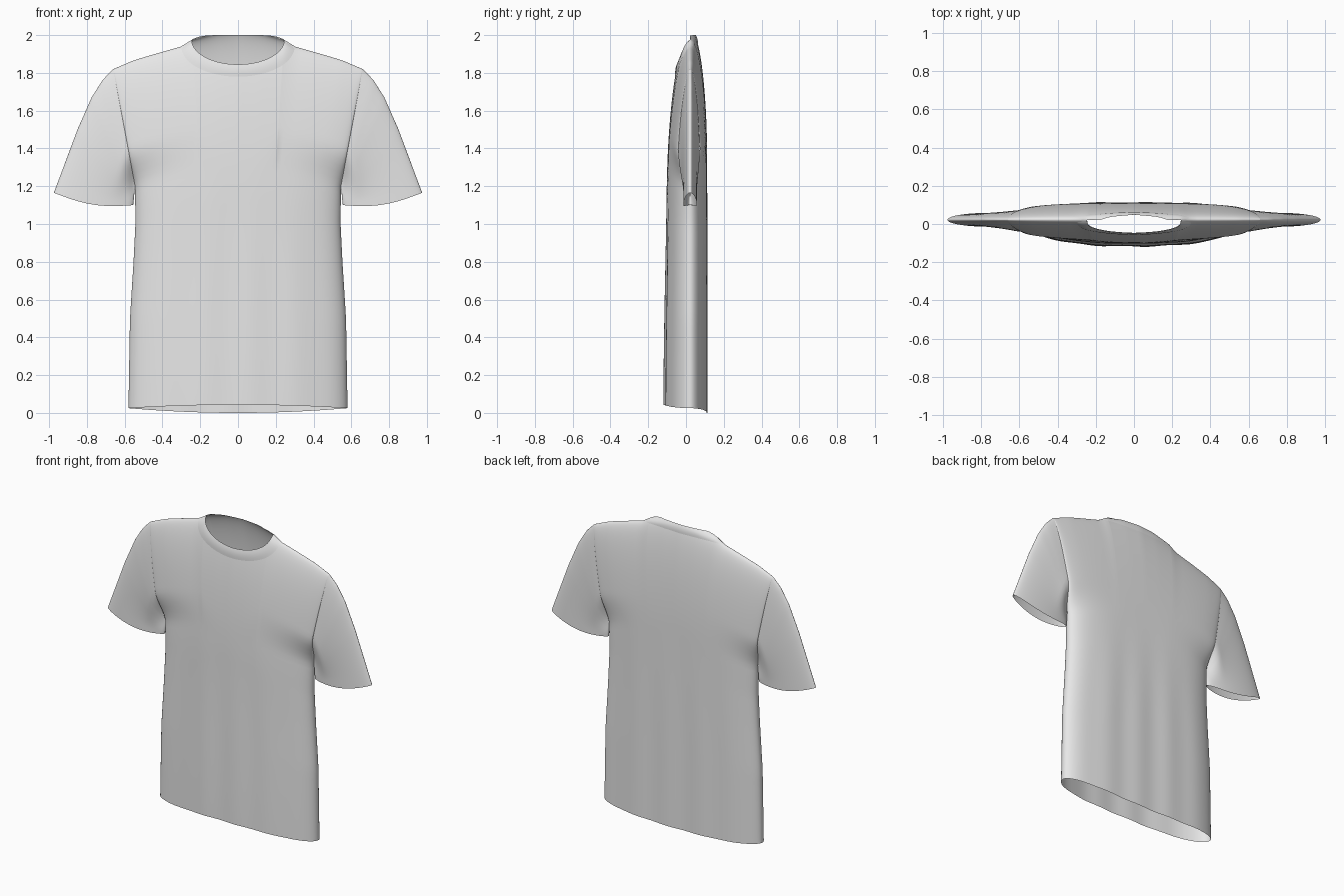
import bpy, bmesh, math

cube = bpy.data.objects.get("Cube")
if cube:
    bpy.data.objects.remove(cube)

cloth = bpy.data.materials.new("light_grey_cloth")
cloth.use_nodes = True
cloth.diffuse_color = (0.8, 0.8, 0.8, 1)
cloth.node_tree.nodes["Principled BSDF"].inputs["Base Color"].default_value = (0.8, 0.8, 0.8, 1)

FRONT, BACK = -1, 1
RIDGE_Y = 0.022             # depth of the side seams and shoulder line
ARMPIT, TIP = (0.545, 1.2), (0.66, 1.82)
NECK = 0.245                # half width of the neck opening
HEM = 0.025

SHOULDER = [(0, 2.03), (0.12, 2.01), (NECK, 1.975), (0.3, 1.94), (0.44, 1.9), (0.55, 1.867), TIP]
SIDE = [(HEM, 0.58), (0.5, 0.572), (0.8, 0.553), (1.0, 0.543), ARMPIT[::-1], TIP[::-1]]
SLEEVE_X = [(0, TIP[0]), (0.1, 0.715), (0.25, 0.775), (0.5, 0.85), (1, 0.975)]
SLEEVE_Z = [(0, TIP[1]), (0.1, 1.765), (0.25, 1.67), (0.5, 1.5), (1, 1.165)]


def along(table, x):
    """Linear lookup in a short profile."""
    for (a, fa), (b, fb) in zip(table, table[1:]):
        if x <= b:
            return fa + (fb - fa) * max(0, x - a) / (b - a)
    return table[-1][1]


def mix(a, b, t):
    return a + (b - a) * t


def smooth(a, b, x):
    t = min(1, max(0, (x - a) / (b - a)))
    return t * t * (3 - 2 * t)


def bulge(side, drop, z):
    """Cloth depth away from the seam line, growing with the drop below the shoulder."""
    reach, power = (0.9, 0.6) if side == FRONT else (0.7, 0.5)
    k = min(1, max(0, drop / reach))
    size = 0.124 + 0.015 * (1 - smooth(0, 1.3, z)) if side == FRONT else 0.09
    return size * (1 - (1 - k) ** 2) ** power


def open_edge(z):
    """How far the armhole stays open at a given height."""
    return 0.62 * smooth(ARMPIT[1], 1.4, z)


def rim(side, x):
    """Height of the upper edge of a body panel."""
    x = abs(x)
    if x >= NECK:
        return along(SHOULDER, x)
    k = x / NECK
    if side == FRONT:
        return 1.975 - 0.13 * math.sqrt(1 - k * k)
    return 2.0 - 0.025 * k ** 6


def body_point(side, u, t):
    seam_z = mix(HEM, TIP[1], t)
    x = u * along(SIDE, seam_z)
    hem = HEM + (0.018 if side == FRONT else -0.025) * (1 - u * u)
    z = mix(hem, rim(side, u * TIP[0]), t)
    e = open_edge(seam_z)
    across = e + (1 - e) * max(0, 1 - abs(u) ** (2.5 if side == FRONT else 4)) ** 0.5
    drop = along(SHOULDER, abs(u) * TIP[0]) - z
    # soft vertical drape, fading at the chest and side seams
    fold = 0.003 * math.sin(u * 15) * (1 - u * u) * (1 - smooth(0.5, 1.4, z))
    return (x, RIDGE_Y + side * (bulge(side, drop, z) * across + fold), z)


def sleeve_point(side, v, s):
    low_x, low_z = mix(ARMPIT[0], 0.555, s), mix(ARMPIT[1], 1.1, s)
    x = mix(low_x, along(SLEEVE_X, s), v)
    z = mix(low_z, along(SLEEVE_Z, s), v) - 0.03 * s * math.sin(math.pi * v)
    seam_z = mix(ARMPIT[1], TIP[1], v)
    start = bulge(side, TIP[1] - seam_z, seam_z) * open_edge(seam_z)
    cuff = 0.036 * math.sqrt(max(0, 4 * v * (1 - v)))
    return (x, RIDGE_Y + side * mix(start, cuff, smooth(0, 0.9, s)), z)


def collar_point(side, angle, t):
    sn, cs = math.sin(angle), math.cos(angle)
    x = mix(NECK, 0.3, t) * sn
    if side == FRONT:
        z = mix(1.975 - 0.13 * cs, 1.94 - 0.16 * cs, t)
    else:
        z = mix(2.0 - 0.025 * sn ** 6, 1.95 - 0.01 * sn ** 6, t)
    drop = along(SHOULDER, abs(x)) - z
    lift = 0.005 * min(1, max(0, drop) / 0.03) * math.sin(math.pi * mix(0.25, 1, t))
    return (x, RIDGE_Y + side * (bulge(side, drop, z) + lift), z)


def make_part(name, point, us, vs, mirror=1, flip=False):
    """Two facing cloth panels, sewn where their edges meet."""
    bm = bmesh.new()
    for side in (FRONT, BACK):
        grid = []
        for v in vs:
            pts = [point(side, u, v) for u in us]
            grid.append([bm.verts.new((mirror * x, y, z)) for x, y, z in pts])
        for low, high in zip(grid, grid[1:]):
            for i in range(len(us) - 1):
                quad = [low[i], low[i + 1], high[i + 1], high[i]]
                if (side == BACK) != flip:
                    quad.reverse()
                bm.faces.new(quad)
    bmesh.ops.remove_doubles(bm, verts=bm.verts, dist=0.0004)
    mesh = bpy.data.meshes.new(name)
    bm.to_mesh(mesh)
    bm.free()
    mesh.materials.append(cloth)
    obj = bpy.data.objects.new(name, mesh)
    bpy.context.collection.objects.link(obj)
    bpy.ops.object.select_all(action="DESELECT")
    obj.select_set(True)
    bpy.context.view_layer.objects.active = obj
    bpy.ops.object.shade_smooth_by_angle(angle=math.radians(60))
    return obj


def steps(n):
    return [i / n for i in range(n + 1)]


# Body: columns crowd at the neck corners and at the side seams
neck_u = NECK / TIP[0]
inner = [neck_u * math.sin(k * math.pi / 2) for k in steps(16)]
outer = [mix(neck_u, 1, math.sin(k * math.pi / 2)) for k in steps(22)][1:]
half = inner + outer
columns = [-u for u in reversed(half[1:])] + half
rows = [1 - (1 - k) ** 1.7 for k in steps(56)]
make_part("shirt_body", body_point, columns, rows)

# Sleeves: open tubes from armhole to cuff
around = [0.5 - 0.5 * math.cos(math.pi * k) for k in steps(30)]
make_part("left_sleeve", sleeve_point, around, steps(28), 1, True)
make_part("right_sleeve", sleeve_point, around, steps(28), -1, False)

# Collar: raised band around the neck opening
angles = [mix(-math.pi / 2, math.pi / 2, k) for k in steps(40)]
make_part("collar_band", collar_point, angles, steps(6), 1, True)
